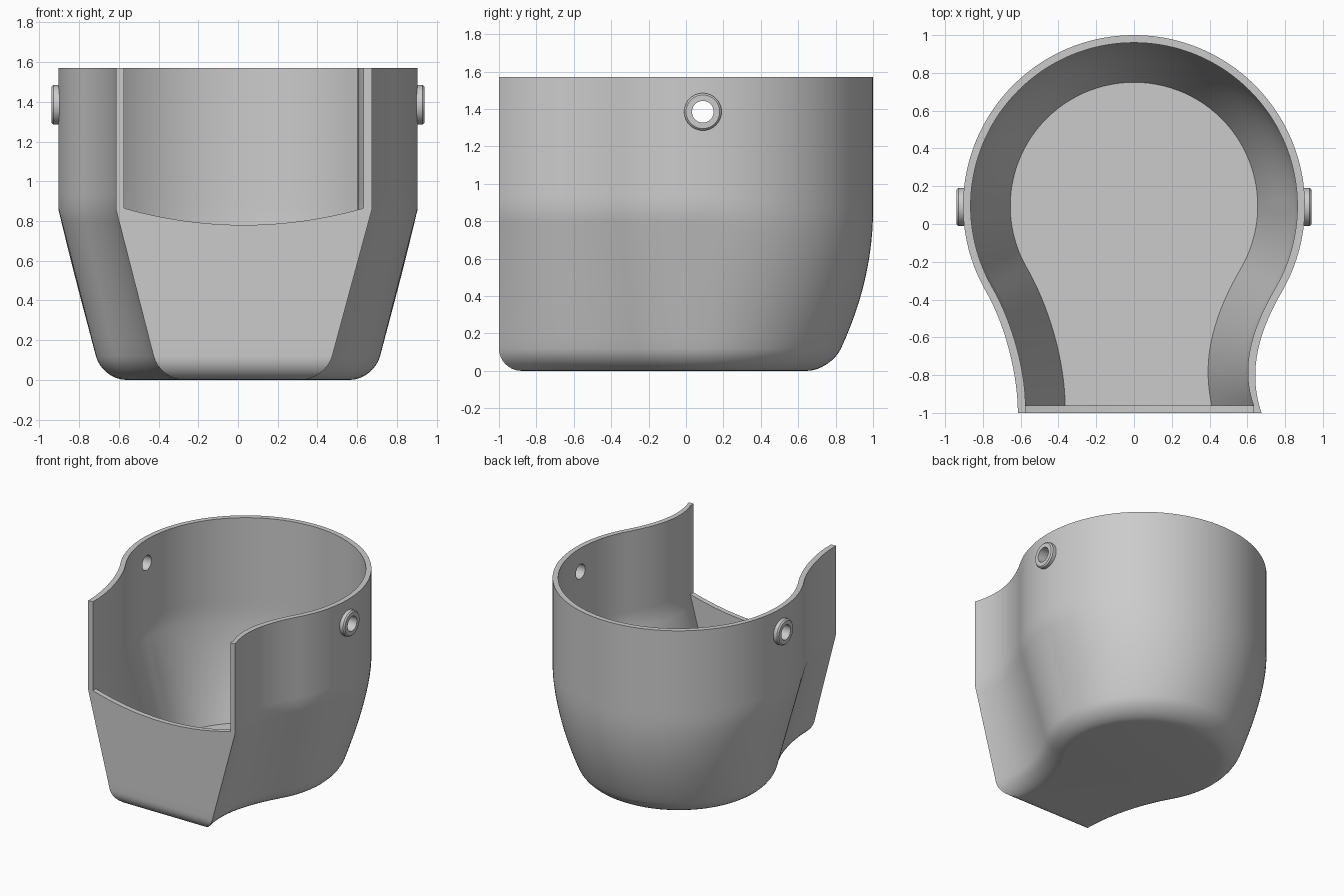
import bpy, bmesh, math
from mathutils import Vector, Matrix

if "Cube" in bpy.data.objects:
    bpy.data.objects.remove(bpy.data.objects["Cube"])

RADIUS, CENTRE_Y = 0.905, 0.095
HEIGHT, BEND_Z, WALL, FILLET = 1.57, 0.86, 0.04, 0.12
BOSS_Y, BOSS_Z = 0.09, 1.385

grey = bpy.data.materials.new("plain grey")
grey.use_nodes = True
grey.diffuse_color = (0.6, 0.6, 0.6, 1)
grey.node_tree.nodes["Principled BSDF"].inputs["Base Color"].default_value = (0.6, 0.6, 0.6, 1)


def make_object(name, bm):
    bmesh.ops.recalc_face_normals(bm, faces=bm.faces)
    mesh = bpy.data.meshes.new(name)
    bm.to_mesh(mesh)
    bm.free()
    mesh.materials.append(grey)
    obj = bpy.data.objects.new(name, mesh)
    bpy.context.collection.objects.link(obj)
    return obj


def activate(obj):
    bpy.ops.object.select_all(action='DESELECT')
    obj.select_set(True)
    bpy.context.view_layer.objects.active = obj


def cut(obj, cutter):
    cutter.hide_render = True
    mod = obj.modifiers.new("cut", 'BOOLEAN')
    mod.operation, mod.object, mod.solver = 'DIFFERENCE', cutter, 'EXACT'
    activate(obj)
    bpy.ops.object.modifier_apply(modifier=mod.name)
    bpy.data.objects.remove(cutter)


def arm(side, c1, c2, end, steps=18):
    """Curved arm from the round body to the front: (point, inward, forwardness, backness)."""
    a = math.radians(-30)
    p = [Vector((side * RADIUS * math.cos(a), CENTRE_Y + RADIUS * math.sin(a))),
         Vector(c1), Vector(c2), Vector(end)]
    out = []
    for i in range(1, steps + 1):
        t = i / steps
        u = 1 - t
        pos = p[0] * u**3 + p[1] * 3 * u * u * t + p[2] * 3 * u * t * t + p[3] * t**3
        tan = ((p[1] - p[0]) * u * u + (p[2] - p[1]) * 2 * u * t + (p[3] - p[2]) * t * t).normalized()
        normal = Vector((tan.y, -tan.x)) * side
        sideways = Vector((-side / abs(normal.x), 0))
        out.append((pos, normal.lerp(sideways, t * t), t * t, 0))
    return out


# Keyhole outline: right-hand arm, round back, other arm
outline = arm(1, (0.66, -0.57), (0.60, -0.78), (0.675, -1))[::-1]
for i in range(97):
    a = math.radians(-30 + 240 * i / 96)
    d = Vector((math.cos(a), math.sin(a)))
    outline.append((Vector((0, CENTRE_Y)) + d * RADIUS, -d, 0, max(0, d.y)))
outline += arm(-1, (-0.68, -0.537), (-0.615, -0.8), (-0.615, -1))


def loft(name, levels, inset, fillet):
    """Stack offset outlines: straight above the bend, tapering below it."""
    bm = bmesh.new()
    rings = []
    for z in levels:
        taper = max(0, (BEND_Z - z) / 0.82)
        extra = inset
        if z < fillet:
            extra += fillet - math.sqrt(fillet**2 - (fillet - z)**2)
        ring = []
        for pos, inward, front, back in outline:
            q = pos + inward * (extra + 0.21 * taper ** (1 + back))
            ring.append(bm.verts.new((q.x, q.y + extra * front, z)))
        rings.append(ring)
    n = len(outline)
    for low, high in zip(rings, rings[1:]):
        for i in range(n):
            j = (i + 1) % n
            bm.faces.new((low[i], low[j], high[j], high[i]))
    bm.faces.new(rings[0])
    bm.faces.new(rings[-1])
    return make_object(name, bm)


# Outer shell with rounded bottom edge
rounded = [FILLET * (1 - math.cos(math.pi / 2 * i / 8)) for i in range(9)]
slope = [FILLET + (BEND_Z - FILLET) * i / 12 for i in range(1, 13)]
shell = loft("cup_shell", rounded + slope + [0.93, HEIGHT], 0, FILLET)

# Hollow interior
floor = [WALL + (BEND_Z - WALL) * i / 14 for i in range(15)]
cut(shell, loft("cavity_cutter", floor + [0.93, HEIGHT + 0.2], WALL, 0))

# Front opening with a sagging lower edge
bm = bmesh.new()
left, right = -0.575, 0.633
profile = [(right, HEIGHT + 0.2), (left, HEIGHT + 0.2)]
for i in range(25):
    s = i / 24
    profile.append((left + (right - left) * s, 0.78 + 0.085 * (2 * s - 1)**2))
face = bm.faces.new([bm.verts.new((x, -1.2, z)) for x, z in profile])
moved = bmesh.ops.extrude_face_region(bm, geom=[face])["geom"]
bmesh.ops.translate(bm, vec=(0, 0.245, 0), verts=[v for v in moved if isinstance(v, bmesh.types.BMVert)])
cut(shell, make_object("opening_cutter", bm))

# Pivot holes through both side walls
bm = bmesh.new()
bmesh.ops.create_cone(bm, cap_ends=True, segments=40, radius1=0.058, radius2=0.058, depth=3,
                      matrix=Matrix.Translation((0, BOSS_Y, BOSS_Z)) @ Matrix.Rotation(math.pi / 2, 4, 'Y'))
cut(shell, make_object("hole_cutter", bm))


# Ring bosses around the holes
def boss(name, side):
    bm = bmesh.new()
    section = [(0.058, 0.88), (0.1, 0.88), (0.1, 0.93), (0.09, 0.94), (0.058, 0.94)]
    count = 40
    rings = []
    for k in range(count):
        a = 2 * math.pi * k / count
        rings.append([bm.verts.new((side * x, BOSS_Y + r * math.cos(a), BOSS_Z + r * math.sin(a)))
                      for r, x in section])
    for k in range(count):
        p, q = rings[k], rings[(k + 1) % count]
        for i in range(len(section)):
            j = (i + 1) % len(section)
            bm.faces.new((p[i], p[j], q[j], q[i]))
    return make_object(name, bm)


for obj in (shell, boss("left_boss", 1), boss("right_boss", -1)):
    activate(obj)
    bpy.ops.object.shade_smooth_by_angle(angle=math.radians(30))
